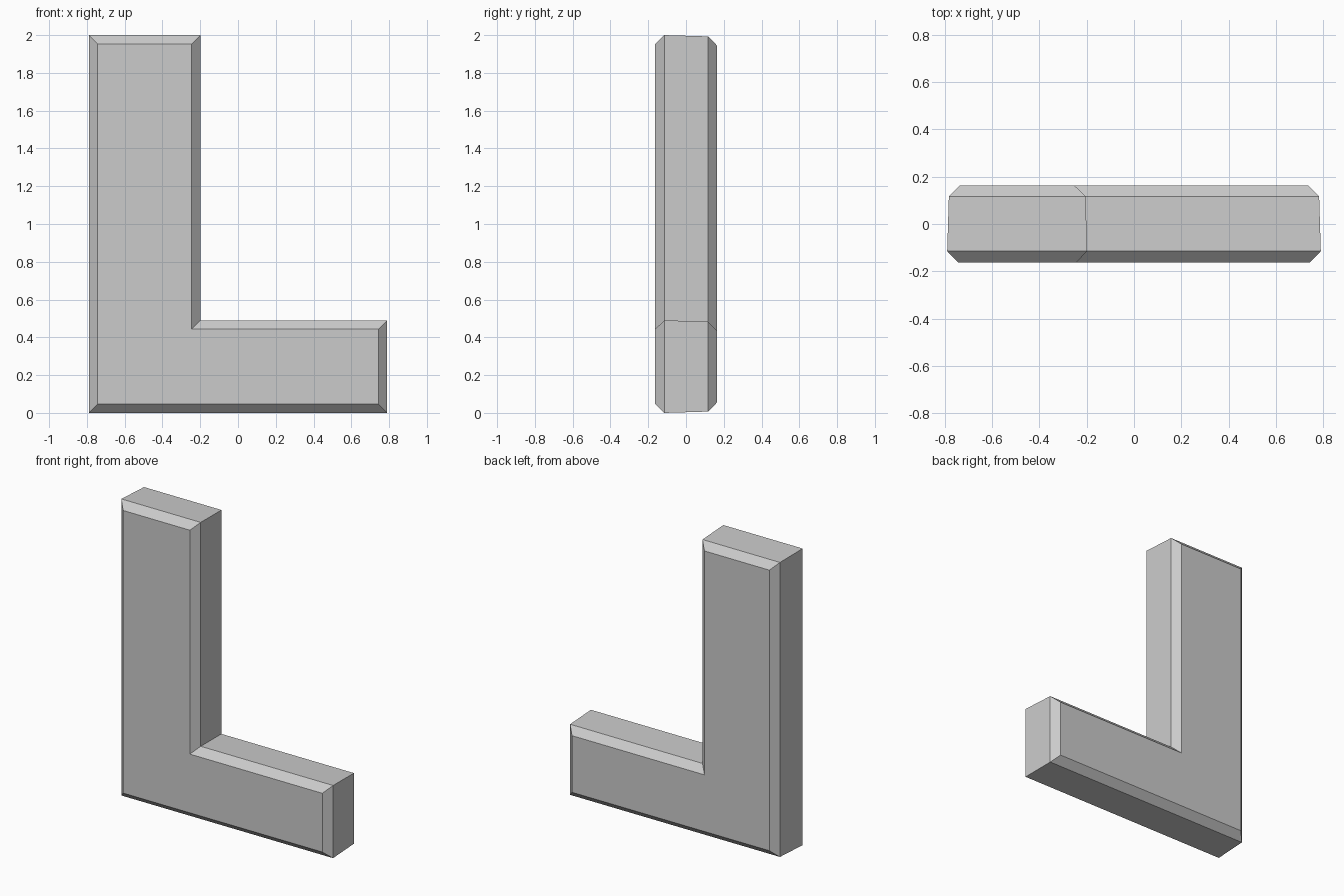
import bpy
import bmesh

if "Cube" in bpy.data.objects:
    bpy.data.objects.remove(bpy.data.objects["Cube"], do_unlink=True)

# Plain grey material
GREY = (0.6, 0.6, 0.6, 1.0)
grey = bpy.data.materials.new("plain_grey")
grey.use_nodes = True
grey.diffuse_color = GREY
grey.node_tree.nodes["Principled BSDF"].inputs["Base Color"].default_value = GREY

# Outer dimensions of the right-angled bar
HALF_WIDTH, HEIGHT = 0.79, 2.0
INNER_X, INNER_Z = -0.198, 0.49


def outline(bm, y, inset):
    """Ring of vertices around the angled bar, drawn in by the inset."""
    left, right = -HALF_WIDTH + inset, HALF_WIDTH - inset
    bottom, top = inset, HEIGHT - inset
    inner_x, inner_z = INNER_X - inset, INNER_Z - inset
    points = [(left, bottom), (right, bottom), (right, inner_z),
              (inner_x, inner_z), (inner_x, top), (left, top)]
    return [bm.verts.new((x, y, z)) for x, z in points]


# Stacked outlines from front to back: chamfer, slightly tapered side, chamfer
bm = bmesh.new()
layers = [(-0.163, 0.047), (-0.115, 0.0), (0.117, 0.007), (0.163, 0.054)]
rings = [outline(bm, y, inset) for y, inset in layers]

for near, far in zip(rings, rings[1:]):
    for i in range(len(near)):
        j = (i + 1) % len(near)
        bm.faces.new((near[i], far[i], far[j], near[j]))

# Front and back caps
bm.faces.new(rings[0])
bm.faces.new(reversed(rings[-1]))
bmesh.ops.recalc_face_normals(bm, faces=bm.faces)

mesh = bpy.data.meshes.new("angled_bar")
bm.to_mesh(mesh)
bm.free()
mesh.materials.append(grey)
bar = bpy.data.objects.new("angled_bar", mesh)
bpy.context.collection.objects.link(bar)
